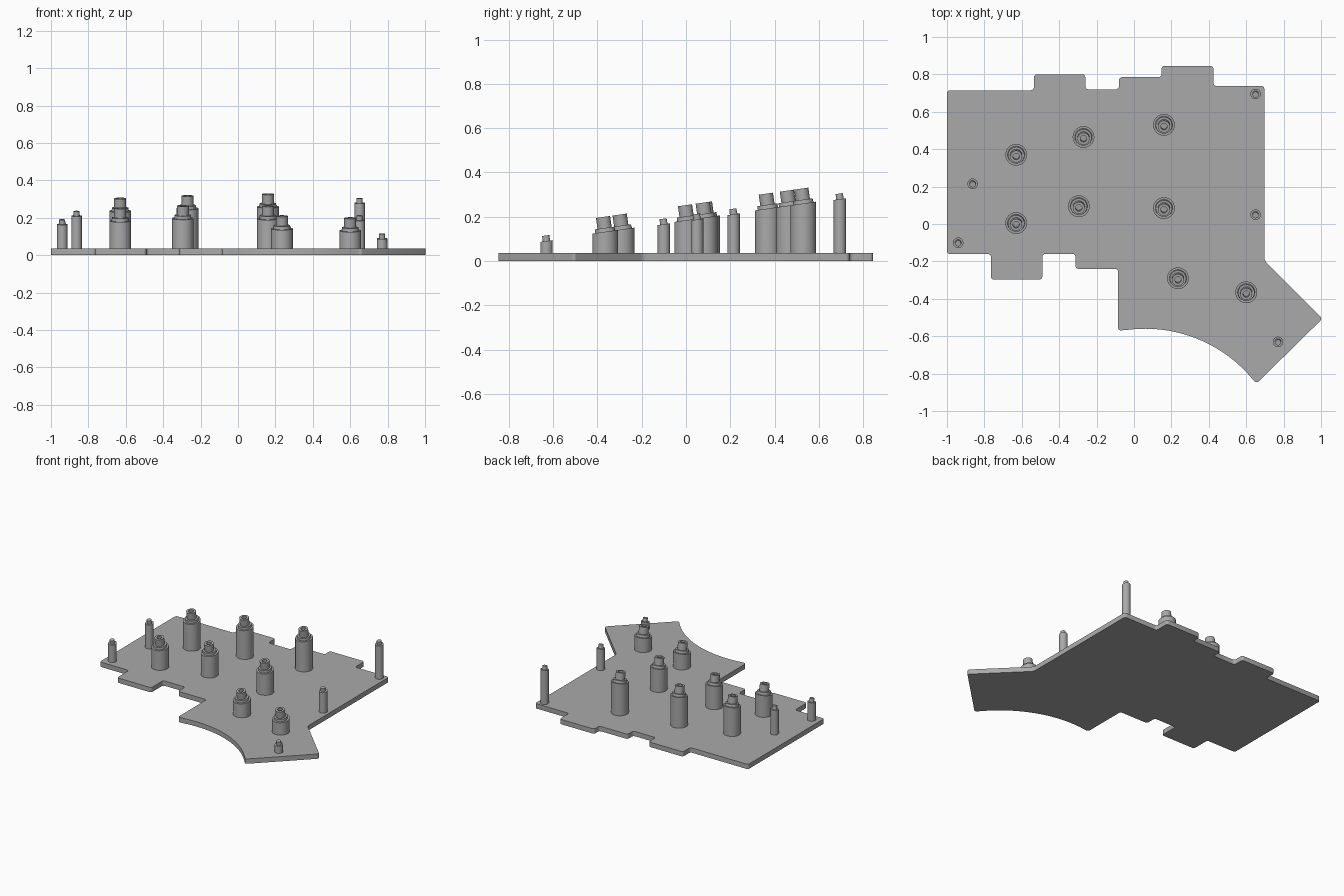
import bpy, bmesh
from math import sin, cos, pi, radians

cube = bpy.data.objects.get("Cube")
if cube:
    bpy.data.objects.remove(cube)

GREY = (0.4, 0.4, 0.4, 1)
grey = bpy.data.materials.new("plain grey")
grey.use_nodes = True
grey.diffuse_color = GREY
grey.node_tree.nodes["Principled BSDF"].inputs["Base Color"].default_value = GREY

THICK = 0.035   # plate thickness
SLOPE = 0.143   # posts rise towards the back


def finish(name, bm):
    bmesh.ops.recalc_face_normals(bm, faces=bm.faces)
    mesh = bpy.data.meshes.new(name)
    bm.to_mesh(mesh)
    bm.free()
    mesh.materials.append(grey)
    obj = bpy.data.objects.new(name, mesh)
    bpy.context.collection.objects.link(obj)
    bpy.ops.object.select_all(action='DESELECT')
    obj.select_set(True)
    bpy.context.view_layer.objects.active = obj
    bpy.ops.object.shade_smooth_by_angle(angle=radians(30))
    return obj


def base_plate():
    """Stepped outline with rounded corners and a concave front edge."""
    corners = [(-0.085, -0.57), (-0.085, -0.24), (-0.313, -0.24), (-0.313, -0.16),
               (-0.49, -0.16), (-0.49, -0.297), (-0.765, -0.297), (-0.765, -0.16),
               (-1, -0.16), (-1, 0.715), (-0.535, 0.715), (-0.535, 0.8),
               (-0.26, 0.8), (-0.26, 0.72), (-0.08, 0.72), (-0.08, 0.785),
               (0.147, 0.785), (0.147, 0.845), (0.425, 0.845), (0.425, 0.738),
               (0.697, 0.738), (0.697, -0.195), (1.008, -0.506), (0.655, -0.853)]
    # concave arc from the front tip back to the first corner
    radius, steps = 0.745, 24
    start, end = radians(50), radians(-7)
    arc = []
    for i in range(steps + 1):
        a = start + (end - start) * i / steps
        arc.append((0.06 + radius * sin(a), -1.305 + radius * cos(a)))
    bm = bmesh.new()
    sharp = [bm.verts.new((x, y, 0)) for x, y in corners]
    curve = [bm.verts.new((x, y, 0)) for x, y in arc]
    face = bm.faces.new(sharp + curve)
    bmesh.ops.bevel(bm, geom=sharp, offset=0.016, segments=4, profile=0.5,
                    affect='VERTICES', clamp_overlap=True)
    face = list(bm.faces)
    up = bmesh.ops.extrude_face_region(bm, geom=face, use_keep_orig=True)
    bmesh.ops.translate(bm, vec=(0, 0, THICK),
                        verts=[g for g in up["geom"] if isinstance(g, bmesh.types.BMVert)])
    finish("base_plate", bm)


def post(name, x, y, top, profile, sides=32):
    """Turned post: upright body, stepped head leaning with the sloped top.
    The profile is (radius, height below the top); the first pair is the shoulder."""
    bm = bmesh.new()
    shoulder = profile[0][1]
    rings = [[bm.verts.new((x + profile[0][0] * cos(2 * pi * i / sides),
                            y + profile[0][0] * sin(2 * pi * i / sides), THICK - 0.005))
              for i in range(sides)]]
    for r, h in profile:
        ring = []
        for i in range(sides):
            dx, dy = r * cos(2 * pi * i / sides), r * sin(2 * pi * i / sides)
            ring.append(bm.verts.new((x + dx, y + dy - SLOPE * (h - shoulder),
                                      top + h + SLOPE * dy)))
        rings.append(ring)
    for low, high in zip(rings, rings[1:]):
        for i in range(sides):
            j = (i + 1) % sides
            bm.faces.new((low[i], low[j], high[j], high[i]))
    bm.faces.new(rings[0])
    bm.faces.new(rings[-1])
    finish(name, bm)


base_plate()

# large hollow-tipped posts
LARGE = [(0.058, -0.067), (0.046, -0.067), (0.044, -0.05), (0.032, -0.05),
         (0.032, 0), (0.017, 0), (0.017, -0.035)]
large_spots = [(-0.63, 0.37), (-0.27, 0.465), (0.16, 0.53), (-0.63, 0.005),
               (-0.295, 0.095), (0.16, 0.085), (0.235, -0.29), (0.6, -0.365)]
for n, (x, y) in enumerate(large_spots, 1):
    post(f"large_post_{n}", x, y, 0.251 + SLOPE * y, LARGE)

# slim pegs with a small tip
SMALL = [(0.028, -0.025), (0.017, -0.025), (0.016, 0)]
small_spots = [(0.65, 0.695), (0.65, 0.05), (-0.863, 0.215), (-0.94, -0.1), (0.77, -0.63)]
for n, (x, y) in enumerate(small_spots, 1):
    post(f"slim_peg_{n}", x, y, 0.205 + SLOPE * y, SMALL, 24)
